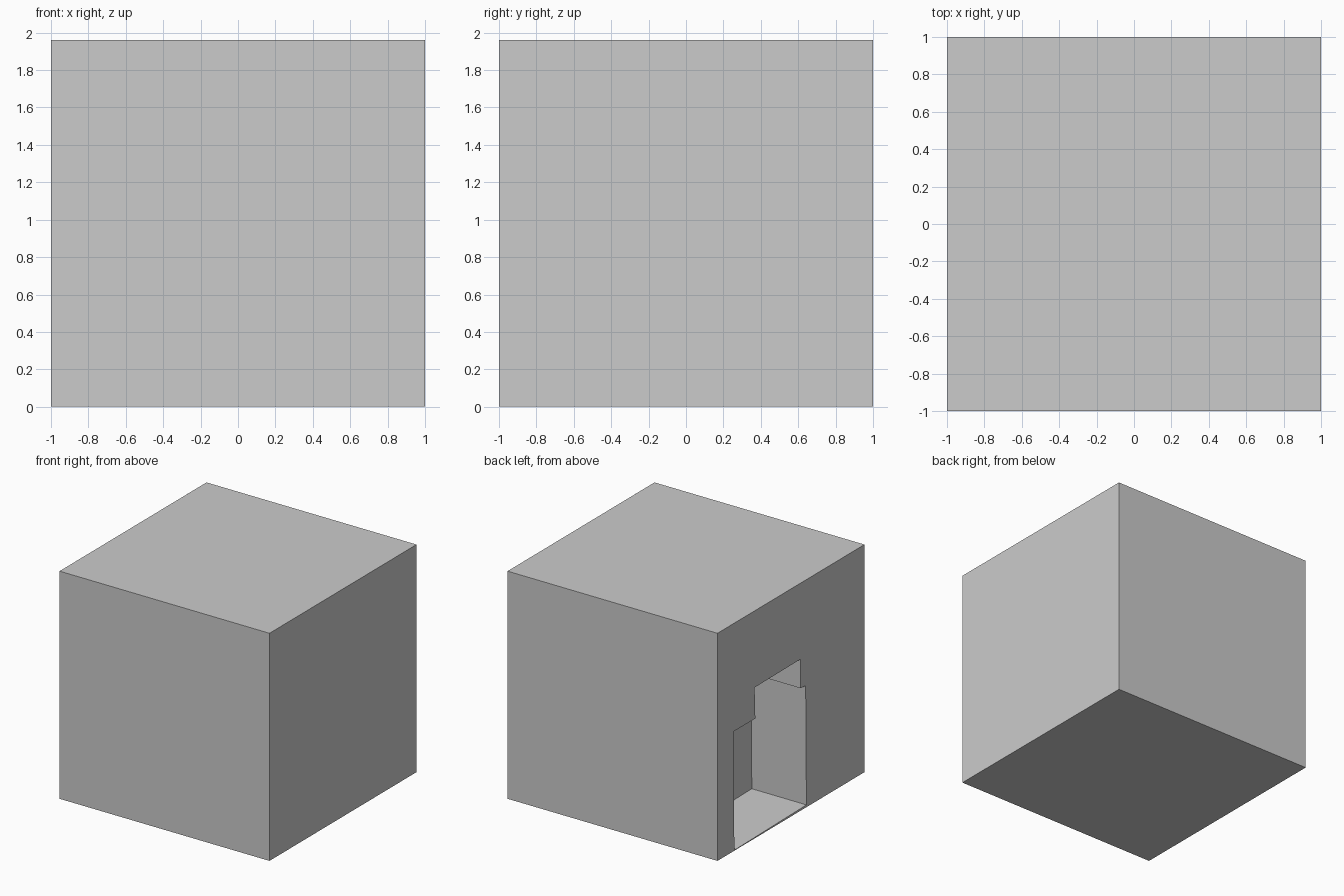
import bpy, bmesh

if "Cube" in bpy.data.objects:
    bpy.data.objects.remove(bpy.data.objects["Cube"])

# Stepped doorway outline on the left wall, as (y, z)
PROFILE = [(0.77, 0.005), (0.785, 1.03), (0.485, 1.03), (0.495, 1.30),
           (-0.13, 1.305), (-0.13, 1.055), (-0.20, 1.05), (-0.21, 0.02)]
BACK_X = -0.48


def make_object(name, bm):
    bmesh.ops.recalc_face_normals(bm, faces=bm.faces[:])
    mesh = bpy.data.meshes.new(name)
    bm.to_mesh(mesh)
    bm.free()
    obj = bpy.data.objects.new(name, mesh)
    bpy.context.collection.objects.link(obj)
    return obj


# Solid block
bm = bmesh.new()
bmesh.ops.create_cube(bm, size=1)
bmesh.ops.scale(bm, vec=(2, 2, 1.96), verts=bm.verts)
bmesh.ops.translate(bm, vec=(0, 0, 0.98), verts=bm.verts)
block = make_object("block", bm)

# Doorway recess cutter: the outline extruded into the block
bm = bmesh.new()
face = bm.faces.new([bm.verts.new((-1.2, y, z)) for y, z in PROFILE])
ext = bmesh.ops.extrude_face_region(bm, geom=[face], use_keep_orig=True)
moved = [g for g in ext["geom"] if isinstance(g, bmesh.types.BMVert)]
bmesh.ops.translate(bm, vec=(BACK_X + 1.2, 0, 0), verts=moved)
cutter = make_object("doorway_cutter", bm)
cutter.hide_render = True
cutter.hide_set(True)

# Cut the recess
mod = block.modifiers.new("doorway", 'BOOLEAN')
mod.operation = 'DIFFERENCE'
mod.solver = 'EXACT'
mod.object = cutter
